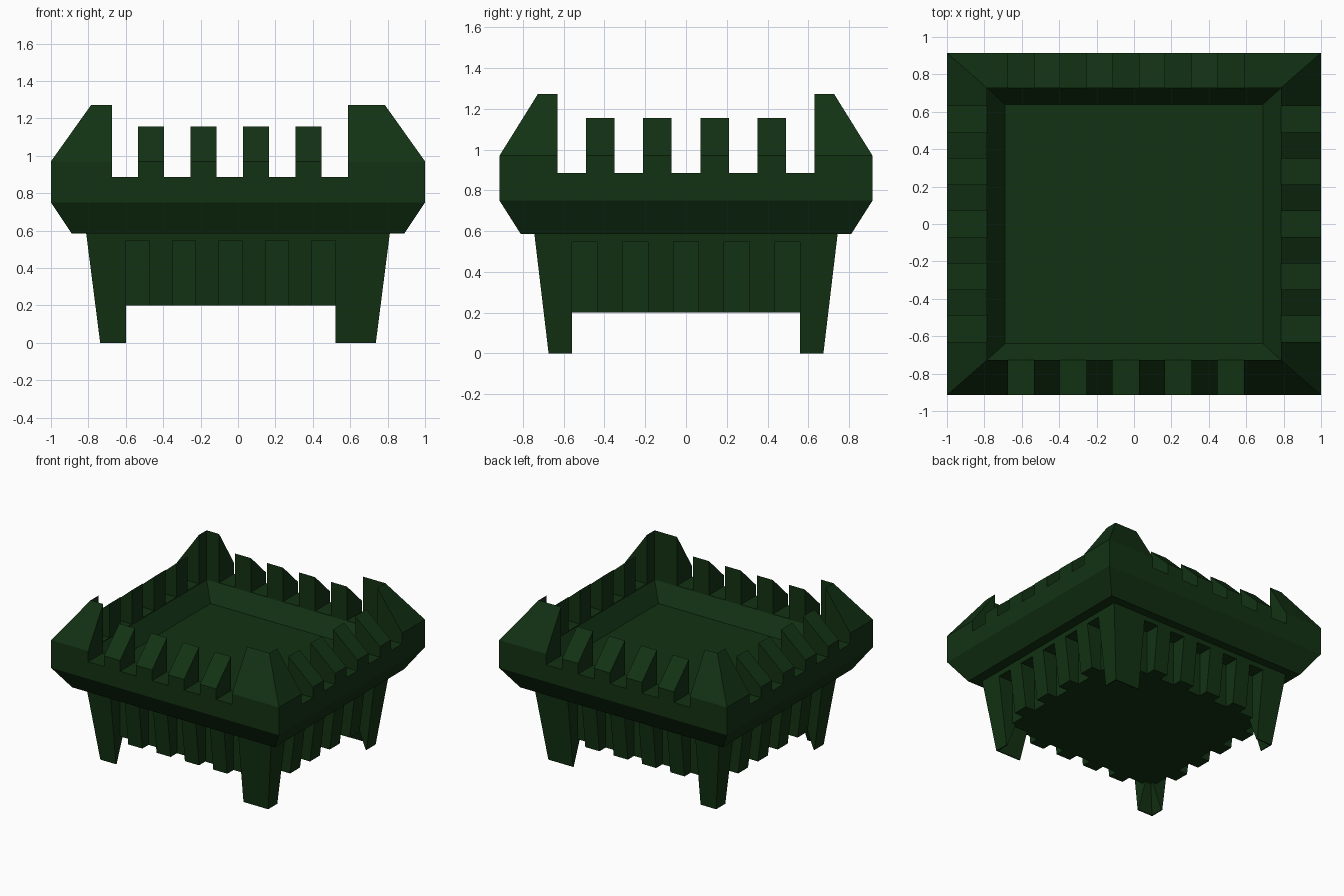
import bpy, bmesh
from mathutils import Vector

cube = bpy.data.objects.get("Cube")
if cube:
    bpy.data.objects.remove(cube, do_unlink=True)

GREEN = (0.0062, 0.032, 0.0066, 1.0)
mat = bpy.data.materials.new("dark green")
mat.use_nodes = True
mat.diffuse_color = GREEN
mat.node_tree.nodes["Principled BSDF"].inputs["Base Color"].default_value = GREEN


def finish(name, bm):
    bmesh.ops.recalc_face_normals(bm, faces=bm.faces)
    mesh = bpy.data.meshes.new(name)
    bm.to_mesh(mesh)
    bm.free()
    mesh.materials.append(mat)
    obj = bpy.data.objects.new(name, mesh)
    bpy.context.scene.collection.objects.link(obj)
    return obj


def skin(bm, loops):
    """Join matching loops of points into a capped solid."""
    rows = [[bm.verts.new(p) for p in loop] for loop in loops]
    for a, b in zip(rows, rows[1:]):
        for i in range(len(a)):
            j = (i + 1) % len(a)
            bm.faces.new((a[i], a[j], b[j], b[i]))
    bm.faces.new(rows[0])
    bm.faces.new(rows[-1])


def rect(hx, hy, z):
    return [(-hx, -hy, z), (hx, -hy, z), (hx, hy, z), (-hx, hy, z)]


def loft(name, sections):
    """Stack of centred rectangles given as half width, half depth, height."""
    bm = bmesh.new()
    skin(bm, [rect(*s) for s in sections])
    return finish(name, bm)


def boxes(name, bounds):
    bm = bmesh.new()
    for (x0, x1), (y0, y1), (z0, z1) in bounds:
        skin(bm, [[(x0, y0, z), (x1, y0, z), (x1, y1, z), (x0, y1, z)] for z in (z0, z1)])
    return finish(name, bm)


def cut(target, cutter):
    cutter.hide_render = True
    mod = target.modifiers.new("cut", 'BOOLEAN')
    mod.operation = 'DIFFERENCE'
    mod.solver = 'EXACT'
    mod.object = cutter
    bpy.context.view_layer.objects.active = target
    bpy.ops.object.modifier_apply(modifier=mod.name)
    bpy.data.objects.remove(cutter, do_unlink=True)


FAR = (-2, 2)
SPAN_X, SPAN_Y = (-0.675, 0.588), (-0.63, 0.63)   # open runs between corner peaks
LEG_X, LEG_Y = (-0.6, 0.52), (-0.56, 0.56)        # open runs between legs
GAP_Z, PEAK_IN = 0.885, (0.785, 0.727)


def split(span, count):
    """Every second piece of a span cut in equal pieces, starting with the first."""
    step = (span[1] - span[0]) / count
    return [(span[0] + i * step, span[0] + (i + 1) * step) for i in range(0, count, 2)]


# Rim with flared underside, sloped outer crest and sunken floor
rim = loft("parapet_rim", [
    (0.89, 0.81, 0.585), (1, 0.915, 0.75), (1, 0.915, 0.97),
    (*PEAK_IN, 1.272), (*PEAK_IN, 0.88), (0.69, 0.64, 0.75)])
cut(rim, boxes("front_back_opening", [(SPAN_X, FAR, (GAP_Z, 2))]))
cut(rim, boxes("side_opening", [(FAR, SPAN_Y, (GAP_Z, 2))]))

# Wedge-topped merlons along all four sides
def merlons(name, span, outer, inner, along_x):
    bm = bmesh.new()
    step = (span[1] - span[0]) / 9
    for a, b in split((span[0] + step, span[1] - step), 7):
        for side in (-1, 1):
            profile = [(outer, 0.86), (outer, 0.97), (inner, 1.155), (inner, 0.86)]
            skin(bm, [[(t, side * d, z) if along_x else (side * d, t, z)
                       for d, z in profile] for t in (a, b)])
    return finish(name, bm)


merlons("front_back_merlons", SPAN_X, 0.915, PEAK_IN[1], True)
merlons("side_merlons", SPAN_Y, 1.0, PEAK_IN[0], False)

# Tapered base, hollowed below so that four corner legs remain
base = loft("base_with_legs", [(0.737, 0.674, 0), (0.812, 0.744, 0.588)])
cut(base, loft("leg_hollow", [(0.736, 0.673, -0.02), (0.65, 0.585, 0.2)]))
cut(base, boxes("front_back_arch", [(LEG_X, FAR, (-1, 0.2))]))
cut(base, boxes("side_arch", [(FAR, LEG_Y, (-1, 0.2))]))

# Upright slots between the ribs of the base
slots = []
for run in split(LEG_X, 9):
    slots += [(run, (-1, -0.62), (0.1, 0.548)), (run, (0.62, 1), (0.1, 0.548))]
for run in split(LEG_Y, 9):
    slots += [((-1, -0.68), run, (0.1, 0.548)), ((0.68, 1), run, (0.1, 0.548))]
cut(base, boxes("rib_slots", slots))
